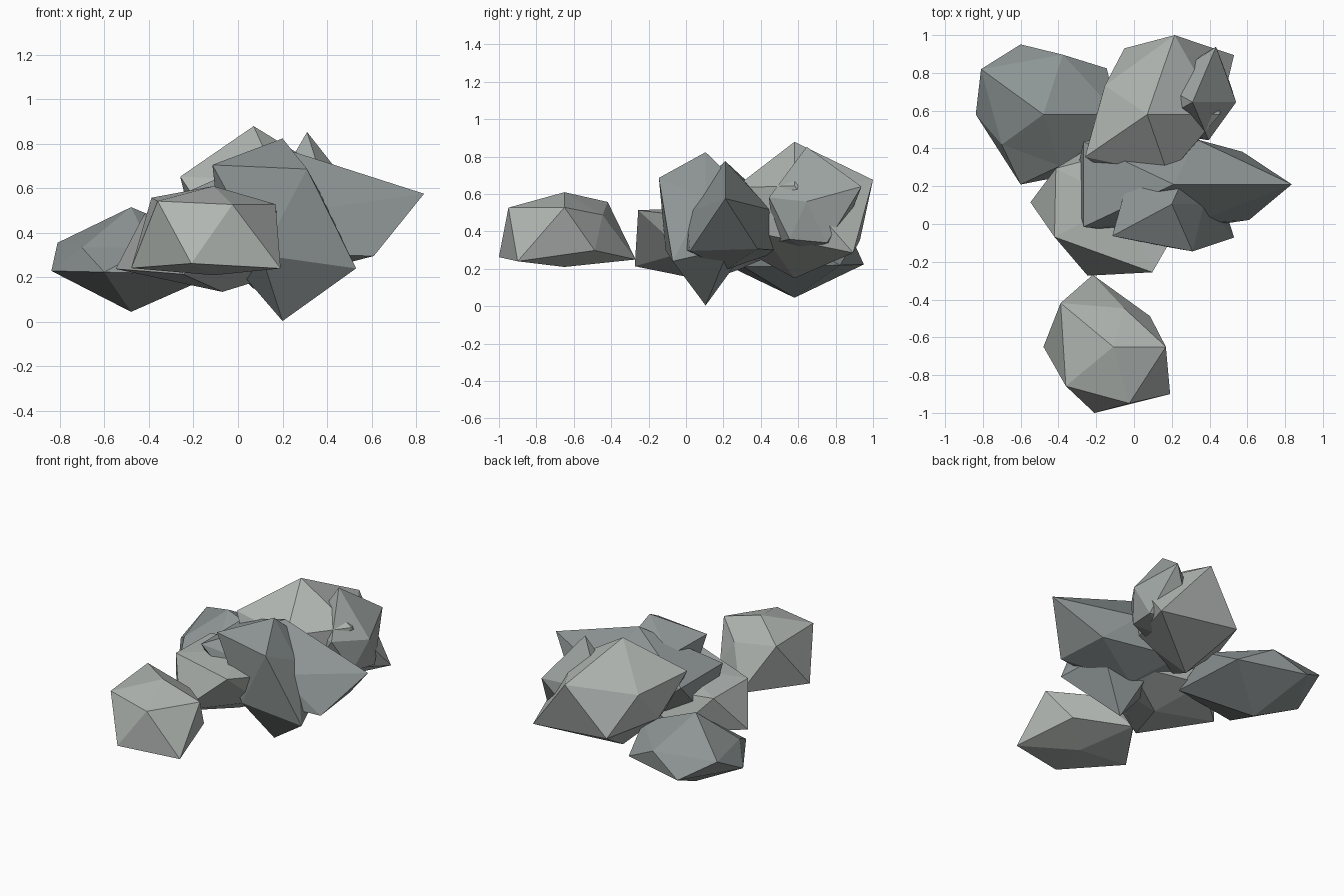
import bpy, bmesh, math
from mathutils import Vector

if "Cube" in bpy.data.objects:
    bpy.data.objects.remove(bpy.data.objects["Cube"])


def stone(name, colour):
    mat = bpy.data.materials.new(name)
    mat.diffuse_color = (*colour, 1)
    mat.use_nodes = True
    mat.node_tree.nodes["Principled BSDF"].inputs["Base Color"].default_value = mat.diffuse_color
    return mat


PALE = stone("pale_stone", (.44, .47, .45))
MID = stone("mid_stone", (.35, .385, .37))
DARK = stone("dark_stone", (.27, .305, .30))


def corner_order(v):
    # bottom tip, lower ring, upper ring, top tip; rings run counter-clockwise from +x
    return (round(v.co.z, 2), (math.atan2(v.co.y, v.co.x) + 0.1) % math.tau)


def rock(name, mat, centre, size, bottom, lower, upper, top):
    """Chiselled boulder: an icosahedron whose corners are pushed in or out."""
    bm = bmesh.new()
    bmesh.ops.create_icosphere(bm, subdivisions=1, radius=1)
    corners = sorted(bm.verts, key=corner_order)
    for v, push in zip(corners, (bottom, *lower, *upper, top)):
        v.co = Vector(centre) + v.co.normalized() * Vector(size) * push
    bmesh.ops.recalc_face_normals(bm, faces=bm.faces)
    mesh = bpy.data.meshes.new(name)
    bm.to_mesh(mesh)
    bm.free()
    mesh.materials.append(mat)
    obj = bpy.data.objects.new(name, mesh)
    bpy.context.collection.objects.link(obj)
    return obj


# detached rock at the front
rock("front_rock", PALE, (-.11, -.65, .405), (.35, .40, .31),
     .63, (.77, 1.12, 1.18, 1.03, 1.19), (.89, .60, 1.10, .99, .88), .66)

# broad flat rock at the back left
rock("back_left_rock", DARK, (-.48, .58, .288), (.40, .40, .132),
     1.84, (1.16, 1.09, 1.0, 1.09, 1.3), (1.1, .93, 1.14, .76, .80), 1.72)

# low slab under the middle of the pile
rock("base_slab", PALE, (-.07, .115, .367), (.50, .36, .27),
     .86, (1.0, 1.0, 1.07, 1.27, .65), (.85, 1.0, .95, .97, 1.21), .60)

# tallest boulder at the back
rock("tall_boulder", PALE, (.07, .58, .499), (.50, .47, .376),
     .93, (1.27, .875, .60, .90, .68), (.86, 1.05, .62, .91, .80), 1.01)

# small jagged rock wedged into the tall boulder
rock("wedge_rock", MID, (.31, .645, .452), (.30, .23, .28),
     .55, (.90, .90, .90, .90, .75), (.86, 1.50, .80, .80, 1.03), 1.43)

# upright rock with its point on the ground
rock("upright_rock", DARK, (.20, .105, .478), (.38, .28, .443),
     1.07, (.85, .90, .80, .90, 1.20), (.50, .80, .85, 1.145, 1.05), .78)

# long rock lying across the pile, pointing right
rock("long_rock", DARK, (.21, .21, .419), (.60, .39, .30),
     .75, (.84, .90, .98, .80, .92), (1.165, .72, 1.10, 1.10, .62), 1.19)
